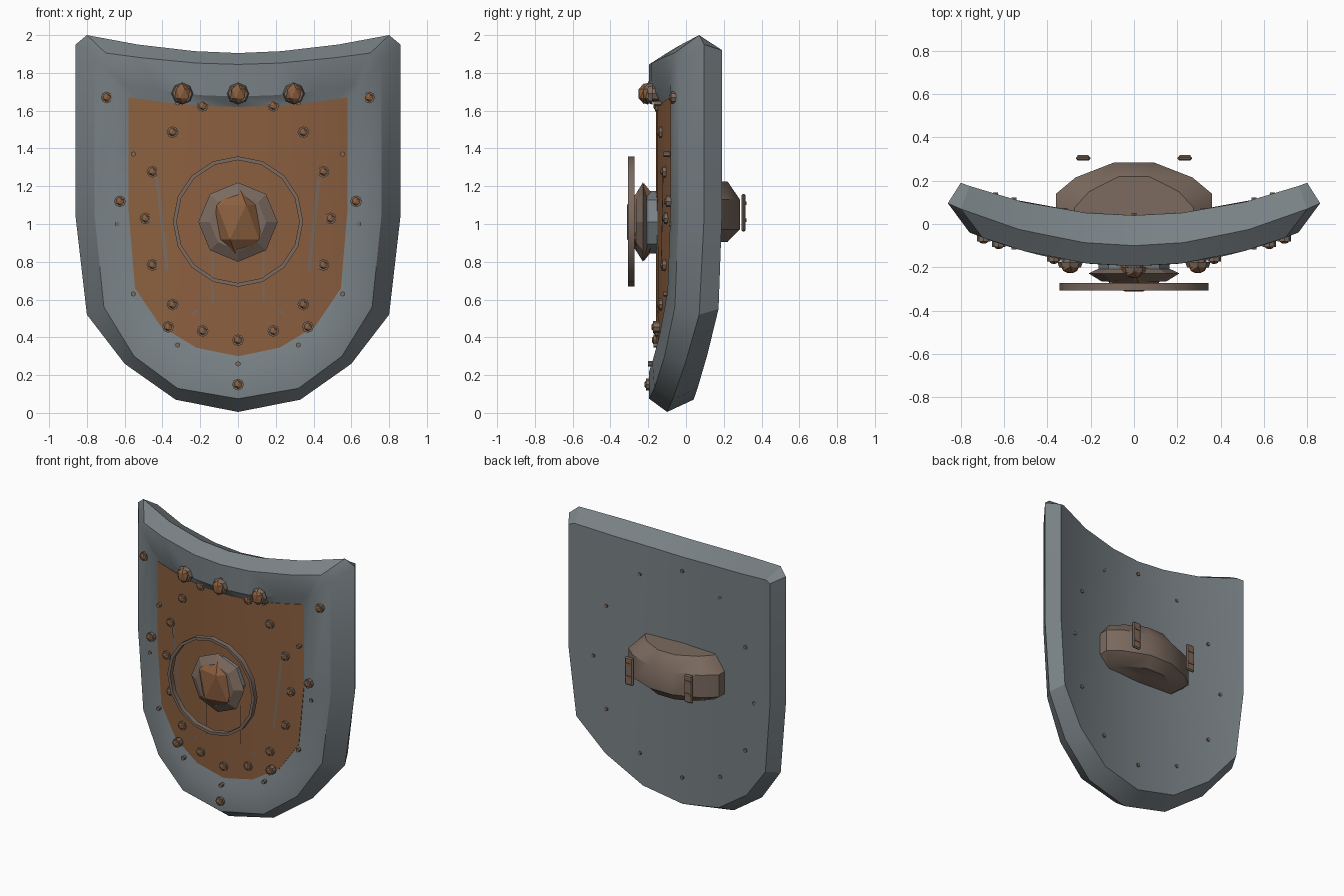
import bpy, bmesh, math
from mathutils import Matrix

if "Cube" in bpy.data.objects:
    bpy.data.objects.remove(bpy.data.objects["Cube"])

def material(name, col):
    m = bpy.data.materials.new(name)
    m.diffuse_color = (*col, 1)
    m.use_nodes = True
    m.node_tree.nodes["Principled BSDF"].inputs["Base Color"].default_value = m.diffuse_color
    return m

STEEL = material("grey_steel", (0.19, 0.22, 0.235))
LEATHER = material("brown_leather", (0.26, 0.115, 0.05))
BRONZE = material("dull_bronze", (0.20, 0.145, 0.115))

def finish(bm, name, mat, smooth=None):
    bmesh.ops.recalc_face_normals(bm, faces=bm.faces)
    me = bpy.data.meshes.new(name)
    bm.to_mesh(me)
    bm.free()
    me.materials.append(mat)
    if smooth:
        for p in me.polygons:
            p.use_smooth = True
        me.set_sharp_from_angle(angle=math.radians(smooth))
    ob = bpy.data.objects.new(name, me)
    bpy.context.collection.objects.link(ob)
    return ob

# Half outlines (x, z) from top centre round to bottom centre
MID = [(0, 1.905), (.23, 1.915), (.53, 1.95), (.80, 2.0), (.86, 1.95),
       (.86, 1.04), (.80, .52), (.60, .26), (.33, .07), (0, .005)]
BACK = [(0, 1.84), (.22, 1.85), (.51, 1.88), (.76, 1.93), (.80, 1.92),
        (.80, 1.05), (.75, .55), (.56, .31), (.30, .13), (0, .07)]
FRONT = [(0, 1.845), (.22, 1.852), (.51, 1.88), (.70, 1.905), (.76, 1.87),
         (.76, 1.05), (.71, .56), (.55, .30), (.32, .13), (0, .075)]
INNER = [(0, 1.675), (.2, 1.682), (.42, 1.705), (.6, 1.733), (.645, 1.74),
         (.645, 1.05), (.60, .64), (.45, .41), (.25, .27), (0, .22)]
PANEL = [(0, 1.62), (.19, 1.625), (.38, 1.643), (.53, 1.663), (.58, 1.67),
         (.58, 1.08), (.545, .66), (.41, .46), (.22, .345), (0, .30)]

def bend(y0, k):
    return lambda x: y0 + k * x * x

rim_y, panel_y = bend(-.195, .27), bend(-.155, .23)

def ring(bm, half, yf):
    pts = half + [(-x, z) for x, z in half[-2:0:-1]]
    return [bm.verts.new((x, yf(x), z)) for x, z in pts]

def bridge(bm, a, b):
    n = len(a)
    for i in range(n):
        bm.faces.new((a[i], a[(i + 1) % n], b[(i + 1) % n], b[i]))

def fill(bm, r):
    # curved cap made of vertical strips between top and bottom points
    for i in range(4):
        bm.faces.new((r[i], r[i + 1], r[8 - i], r[9 - i]))
        bm.faces.new((r[-i], r[-i - 1], r[10 + i], r[9 + i]))

# Steel shield body: back, bevelled edge, front rim, recess
bm = bmesh.new()
loops = [ring(bm, BACK, bend(.04, .235)), ring(bm, MID, bend(-.10, .265)),
         ring(bm, FRONT, rim_y), ring(bm, INNER, rim_y),
         ring(bm, PANEL, panel_y)]
for a, b in zip(loops, loops[1:]):
    bridge(bm, a, b)
fill(bm, loops[0])
fill(bm, loops[-1])
finish(bm, "shield_body", STEEL, 32)

# Leather front panel, just over the recess floor
bm = bmesh.new()
front, rear = ring(bm, PANEL, lambda x: panel_y(x) - .004), ring(bm, PANEL, lambda x: panel_y(x) + .004)
bridge(bm, front, rear)
fill(bm, front)
fill(bm, rear)
finish(bm, "leather_panel", LEATHER, 32)

def prism(bm, x, z, y_back, y_front, r_back, r_front, n=8):
    m = Matrix.Translation((x, (y_back + y_front) / 2, z)) @ Matrix.Rotation(math.pi / 2, 4, 'X')
    bmesh.ops.create_cone(bm, cap_ends=True, segments=n, radius1=r_back,
                          radius2=r_front, depth=y_back - y_front, matrix=m)

def ball(bm, x, y, z, s, sub=1):
    bmesh.ops.create_icosphere(bm, subdivisions=sub, radius=1,
                               matrix=Matrix.Translation((x, y, z)) @ Matrix.Diagonal((*s, 1)))

# Rivets: collar plus leather-brown dome
spots = [(.49 * math.sin(a), 1.03 + .645 * math.cos(a), panel_y)
         for a in (math.tau * i / 16 for i in range(1, 16))]
for x, z in [(.695, 1.67), (.625, 1.12), (.37, .455), (0, .15)]:
    spots += [(s * x, z, rim_y) for s in ((1, -1) if x else (1,))]
collars, domes = bmesh.new(), bmesh.new()
for x, z, yf in spots:
    y = yf(x)
    prism(collars, x, z, y + .02, y - .016, .031, .031)
    ball(domes, x, y - .014, z, (.024, .014, .024))
# Three large studs at the top of the panel
for x in (-.295, 0, .295):
    y = rim_y(x)
    prism(collars, x, 1.69, y + .045, y - .01, .04, .04)
    prism(collars, x, 1.69, y - .005, y - .03, .058, .05)
    ball(domes, x, y - .028, 1.69, (.045, .032, .055))
finish(collars, "rivet_collars", BRONZE)
finish(domes, "rivet_domes", LEATHER)

# Small pins running through to the back
bm = bmesh.new()
for i in range(12):
    a = math.tau * i / 12
    x, z = .64 * math.sin(a), 1.0 + .74 * math.cos(a)
    prism(bm, x, z, .05 + .235 * x * x, rim_y(x) - .006, .014, .014, 6)
finish(bm, "through_pins", BRONZE)

# Thin inlaid strips on the panel
bm = bmesh.new()
for s in (1, -1):
    for x0, z0, x1, z1, w in [(.43, 1.25, .375, .75, .009), (.135, .86, .135, .58, .005),
                              (.215, .545, .25, .515, .009)]:
        bm.faces.new([bm.verts.new((s * x, panel_y(x) - .009, z)) for x, z in
                      ((x0 - w, z0), (x0 + w, z0), (x1 + w, z1), (x1 - w, z1))])
finish(bm, "panel_strips", BRONZE)

# Floating ring round the boss
bm = bmesh.new()
hoops = []
for r, y in ((.345, -.272), (.345, -.308), (.325, -.308), (.325, -.272)):
    hoops.append([bm.verts.new((r * math.cos(math.tau * i / 16), y, 1.013 + r * math.sin(math.tau * i / 16)))
                  for i in range(16)])
for i in range(4):
    bridge(bm, hoops[i], hoops[(i + 1) % 4])
finish(bm, "boss_ring", BRONZE, 30)

# Central boss: steel base, flared collar, faceted stud
bm = bmesh.new()
prism(bm, 0, 1.01, -.14, -.21, .165, .165)
finish(bm, "boss_base", STEEL)
bm = bmesh.new()
prism(bm, 0, 1.01, -.20, -.228, .15, .21)
prism(bm, 0, 1.01, -.228, -.265, .21, .15)
finish(bm, "boss_collar", BRONZE)
bm = bmesh.new()
ball(bm, 0, -.222, 1.01, (.155, .105, .205))
finish(bm, "boss_stud", LEATHER)

# Arm pad on the back: lofted along z
bm = bmesh.new()
half = [(.36, .03), (.36, .14), (.27, .215), (.09, .285)]
pts = half + [(-x, y) for x, y in reversed(half)]
levels = []
for z, s, dy in ((.905, .765, -.065), (.97, 1, 0), (1.13, 1, 0), (1.225, .765, -.065)):
    levels.append([bm.verts.new((x * s, y + dy, z)) for x, y in pts])
for a, b in zip(levels, levels[1:]):
    bridge(bm, a, b)
bm.faces.new(levels[0])
bm.faces.new(levels[-1])
finish(bm, "arm_pad", BRONZE, 35)

# Two strap plates behind the pad with thin cross bands
plates, bands = bmesh.new(), bmesh.new()
for x in (-.235, .235):
    bmesh.ops.create_cube(plates, size=1, matrix=Matrix.Translation((x, .304, 1.06))
                          @ Matrix.Diagonal((.066, .022, .2, 1)))
    for z in (1.02, 1.11):
        bmesh.ops.create_cube(bands, size=1, matrix=Matrix.Translation((x, .315, z))
                              @ Matrix.Diagonal((.05, .008, .02, 1)))
bmesh.ops.bevel(plates, geom=plates.edges[:], offset=.008, segments=1, affect='EDGES')
finish(plates, "strap_plates", BRONZE)
finish(bands, "strap_bands", LEATHER)
